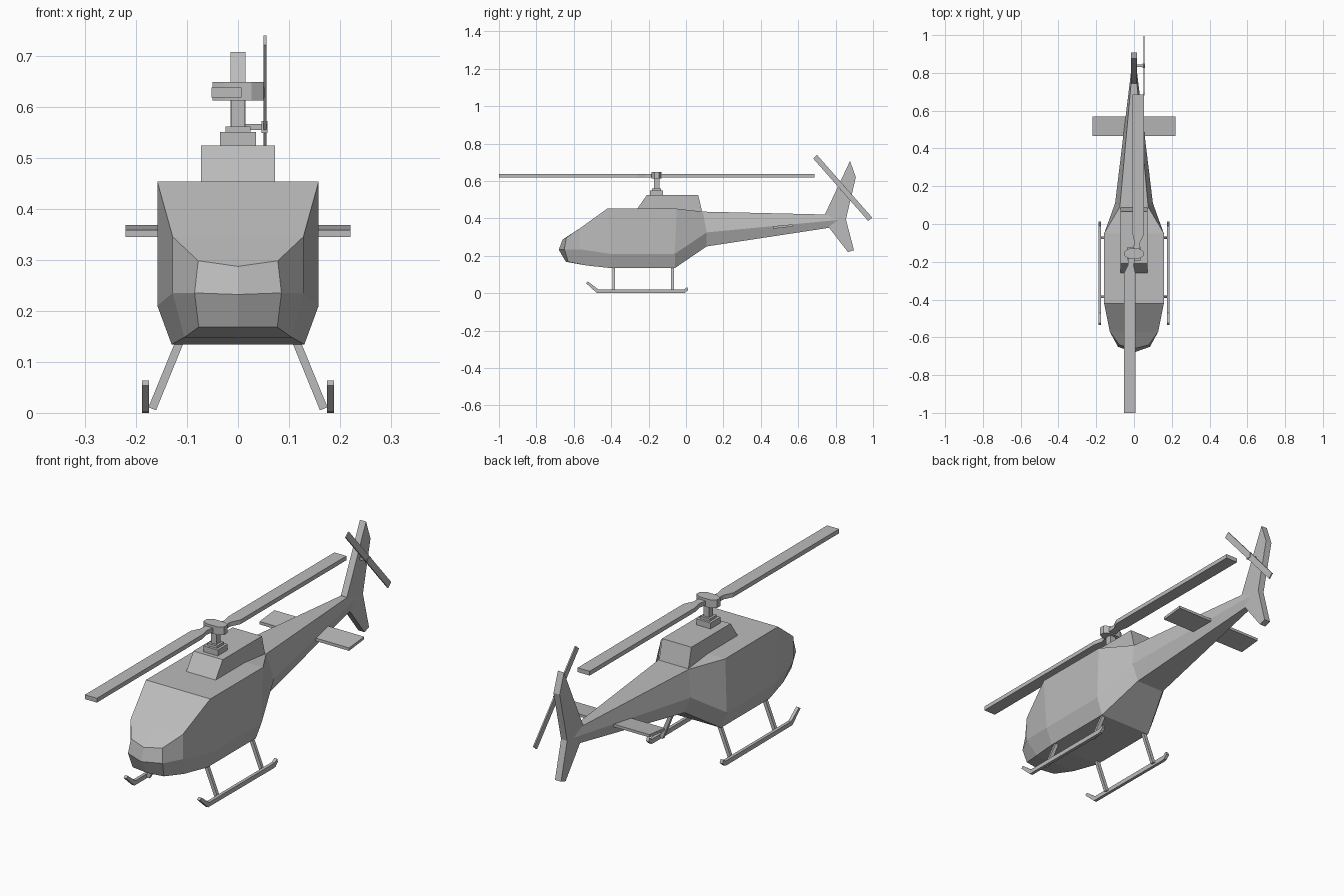
import bpy
import bmesh
import math
from mathutils import Vector

cube = bpy.data.objects.get("Cube")
if cube:
    bpy.data.objects.remove(cube, do_unlink=True)

paint = bpy.data.materials.new("plain_grey")
GREY = (0.5, 0.5, 0.5, 1)
paint.use_nodes = True
paint.diffuse_color = GREY
paint.node_tree.nodes["Principled BSDF"].inputs["Base Color"].default_value = GREY


def make(name, bm, mirror=False):
    """Turn a bmesh into a named, flat shaded object."""
    bmesh.ops.recalc_face_normals(bm, faces=bm.faces[:])
    mesh = bpy.data.meshes.new(name)
    bm.to_mesh(mesh)
    bm.free()
    mesh.materials.append(paint)
    ob = bpy.data.objects.new(name, mesh)
    bpy.context.scene.collection.objects.link(ob)
    if mirror:
        ob.modifiers.new("mirror", 'MIRROR').use_clip = True
    return ob


def loft(name, rings, mirror=False):
    """Skin closed rings of points and cap both ends."""
    bm = bmesh.new()
    rows = [[bm.verts.new(p) for p in ring] for ring in rings]
    n = len(rows[0])
    for a, b in zip(rows, rows[1:]):
        for i in range(n):
            j = (i + 1) % n
            bm.faces.new((a[i], a[j], b[j], b[i]))
    bm.faces.new(rows[0])
    bm.faces.new(rows[-1])
    return make(name, bm, mirror)


def side_plate(name, outline, x0, x1, mirror=False):
    """Extrude a (y, z) outline across x."""
    return loft(name, [[(x, y, z) for y, z in outline] for x in (x0, x1)], mirror)


def top_plate(name, outline, z0, z1):
    """Extrude an (x, y) outline up z."""
    return loft(name, [[(x, y, z) for x, y in outline] for z in (z0, z1)])


def bar(name, a, b, wide, deep, axis, mirror=False):
    """Rectangular bar from a to b, deep along axis."""
    a, b, axis = Vector(a), Vector(b), Vector(axis)
    u = (b - a).cross(axis).normalized() * wide / 2
    v = axis * deep / 2
    return loft(name, [[p + u + v, p - u + v, p - u - v, p + u - v] for p in (a, b)], mirror)


# Cabin and tail boom: roof, waist and floor edge of each left half section
sections = [
    [(.078, -.64, .298), (.085, -.65, .235), (.077, -.63, .168)],
    [(.128, -.57, .345), (.128, -.57, .235), (.105, -.53, .148)],
    [(.158, -.42, .453), (.158, -.40, .21), (.13, -.40, .134)],
    [(.158, -.05, .452), (.158, -.06, .21), (.13, -.06, .134)],
    [(.075, .09, .436), (.1, .11, .325), (.07, .11, .25)],
    [(.012, .78, .42), (.014, .82, .392), (.01, .80, .355)],
]
bm = bmesh.new()
rows = []
for k, pts in enumerate(sections):
    roof, floor = Vector(pts[0]), Vector(pts[2])
    roof.x = floor.x = 0
    if k == 0:
        roof += Vector((0, -.02, -.011))
        floor.y -= .012
    rows.append([bm.verts.new(p) for p in (roof, *pts, floor)])
for a, b in zip(rows, rows[1:]):
    for i in range(4):
        bm.faces.new((a[i], a[i + 1], b[i + 1], b[i]))
tip = bm.verts.new((0, -.68, .232))
nose = rows[0]
bm.faces.new((nose[0], nose[1], nose[2], tip))
bm.faces.new((tip, nose[2], nose[3], nose[4]))
make("fuselage", bm, True)

# Engine cowling on the roof
side_plate("engine_cowling",
           [(-.265, .445), (-.21, .524), (.065, .524), (.088, .43)], -.072, .072)

# Tail fin and tailplane
side_plate("tail_fin", [(.743, .422), (.877, .707), (.908, .62), (.855, .395),
                        (.898, .23), (.866, .22), (.765, .35)], -.015, .015)
side_plate("tailplane", [(.465, .345), (.465, .358), (.57, .368), (.57, .356)], -.22, .22)

# Mast and hub
HUB_Y = -.157
for name, half, z0, z1 in (("mast_base", .035, .52, .55), ("mast_collar", .024, .55, .561),
                           ("mast", .014, .56, .62)):
    top_plate(name, [(sx * half, HUB_Y + sy * half)
                     for sx, sy in ((1, 1), (-1, 1), (-1, -1), (1, -1))], z0, z1)
hub = [(.05, -.012), (.05, .012), (.026, .027), (-.026, .027)]
hub += [(-x, -y) for x, y in hub]
top_plate("rotor_hub", [(x, HUB_Y + y) for x, y in hub], .612, .648)

# Two main blades, each with a narrow root, turned half a circle apart
blade = [(-.052, -.843), (.007, -.843), (.007, -.1), (-.002, -.06), (.012, 0),
         (-.03, 0), (-.032, -.06), (-.052, -.1)]
for name, s in (("front_blade", 1), ("rear_blade", -1)):
    top_plate(name, [(s * x, HUB_Y + s * y) for x, y in blade], .618, .637)

# Tail rotor
bar("tail_rotor_blade", (.0525, .69, .73), (.0525, .985, .395), .028, .006, (1, 0, 0))
bar("tail_rotor_shaft", (0, .838, .56), (.05, .838, .56), .012, .012, (0, 1, 0))
bar("tail_rotor_cap", (.046, .838, .56), (.058, .838, .56), .024, .024, (0, 1, 0))

# Landing skids and struts
side_plate("skid", [(-.535, .054), (-.525, .063), (-.47, .021), (-.01, .021), (.006, .033),
                    (.012, .018), (-.005, .002), (-.02, 0), (-.478, .002)], .174, .188, True)
for name, y in (("front_strut", -.386), ("rear_strut", -.072)):
    bar(name, (.112, y, .145), (.168, y, .008), .016, .014, (0, 1, 0), True)
